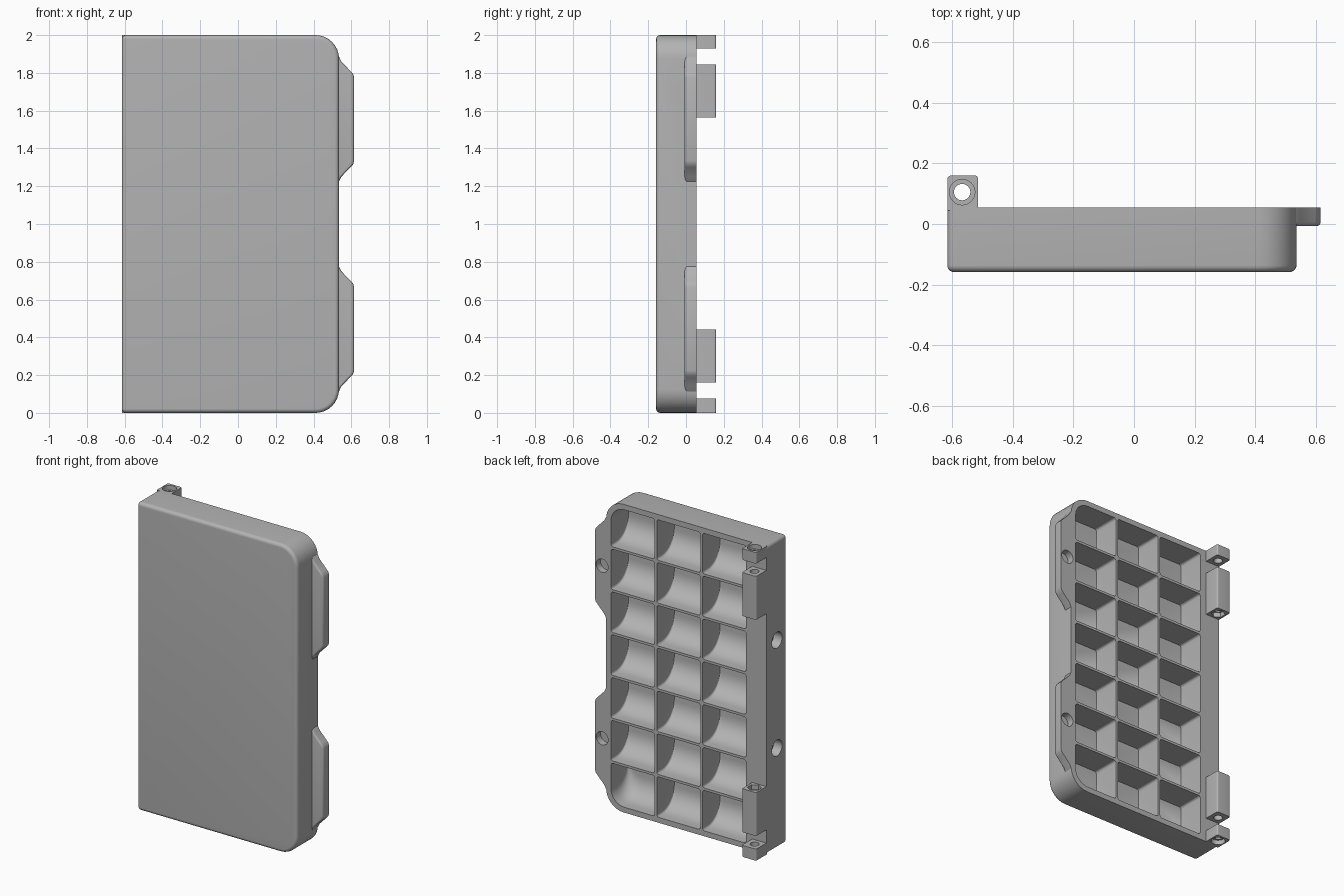
import bpy, bmesh
from math import sin, cos, pi, radians
from mathutils import Matrix

if "Cube" in bpy.data.objects:
    bpy.data.objects.remove(bpy.data.objects["Cube"])

grey = bpy.data.materials.new("plain_grey")
grey.use_nodes = True
grey.diffuse_color = (0.45, 0.45, 0.45, 1)
grey.node_tree.nodes["Principled BSDF"].inputs["Base Color"].default_value = grey.diffuse_color


def rounded(u0, u1, v0, v1, radii, seg=8):
    """Rounded rectangle; radii run from the low corner counter-clockwise."""
    pts = []
    corners = [(u0, v0, 1, 1), (u1, v0, -1, 1), (u1, v1, -1, -1), (u0, v1, 1, -1)]
    for i, ((u, v, su, sv), r) in enumerate(zip(corners, radii)):
        for k in range(seg + 1):
            a = pi + (i + k / seg) * pi / 2
            pts.append((u + su * r + r * cos(a), v + sv * r + r * sin(a)))
    return pts


def loft(bm, rings):
    """Join rings of 3D points into a closed solid."""
    loops = [[bm.verts.new(p) for p in ring] for ring in rings]
    for a, b in zip(loops, loops[1:]):
        for i in range(len(a)):
            j = (i + 1) % len(a)
            bm.faces.new((a[i], a[j], b[j], b[i]))
    bm.faces.new(loops[0][::-1])
    bm.faces.new(loops[-1])


def finish(bm, name):
    bmesh.ops.recalc_face_normals(bm, faces=bm.faces)
    mesh = bpy.data.meshes.new(name)
    bm.to_mesh(mesh)
    bm.free()
    ob = bpy.data.objects.new(name, mesh)
    mesh.materials.append(grey)
    bpy.context.collection.objects.link(ob)
    return ob


def select(ob):
    bpy.ops.object.select_all(action="DESELECT")
    ob.select_set(True)
    bpy.context.view_layer.objects.active = ob


def cut(ob, cutter):
    select(ob)
    mod = ob.modifiers.new("cut", "BOOLEAN")
    mod.operation, mod.solver, mod.object = "DIFFERENCE", "EXACT", cutter
    bpy.ops.object.modifier_apply(modifier=mod.name)


def drill(spots, axis):
    """One cutter of cylinders: (centre, radius, length, sides)."""
    bm = bmesh.new()
    turn = {"X": Matrix.Rotation(pi / 2, 4, "Y"), "Y": Matrix.Rotation(pi / 2, 4, "X"),
            "Z": Matrix.Identity(4)}[axis]
    for centre, r, length, sides in spots:
        bmesh.ops.create_cone(bm, cap_ends=True, segments=sides, radius1=r, radius2=r,
                              depth=length, matrix=Matrix.Translation(centre) @ turn)
    ob = finish(bm, "drill")
    ob.hide_render = True
    return ob


LEFT, RIGHT, FRONT, BACK = -0.615, 0.535, -0.158, 0.055

# Tray body with a rounded front edge
bm = bmesh.new()
edge, rings = 0.022, []
for k in range(7):
    a = k / 6 * pi / 2
    i = edge * (1 - sin(a))
    radii = [max(r - i, 0.003) for r in (0.022, 0.125, 0.125, 0.022)]
    outline = rounded(LEFT + i, RIGHT - i, i, 2 - i, radii)
    rings.append([(x, FRONT + edge * (1 - cos(a)), z) for x, z in outline])
rings.append([(x, BACK, z) for x, z in outline])
loft(bm, rings)
body = finish(bm, "tray_body")

# Grid of pockets, each with a scooped lower side
bm = bmesh.new()
cols, rows, wall = 3, 7, 0.016
px0, px1, pz0, pz1 = -0.47, 0.5, 0.035, 1.965
w = (px1 - px0 - wall * (cols - 1)) / cols
h = (pz1 - pz0 - wall * (rows - 1)) / rows
floor, scoop = -0.125, 0.13
for c in range(cols):
    for r in range(rows):
        x, z = px0 + c * (w + wall), pz0 + r * (h + wall)
        radii = [0.015] * 4
        if c == cols - 1 and r == 0:
            radii[1] = 0.095
        if c == cols - 1 and r == rows - 1:
            radii[2] = 0.095
        rings = []
        for k in range(9):
            a = k / 8 * pi / 2
            outline = rounded(x, x + w, z + scoop * (1 - sin(a)), z + h, radii)
            rings.append([(u, floor + scoop * (1 - cos(a)), v) for u, v in outline])
        rings.append([(u, BACK + 0.05, v) for u, v in outline])
        loft(bm, rings)
pockets = finish(bm, "pockets")
cut(body, pockets)

# Latch tabs on the free edge
tabs = []
for name, zc in (("lower_tab", 0.445), ("upper_tab", 1.555)):
    half = [(0.522, 0.34), (0.535, 0.33), (0.547, 0.305), (0.595, 0.255),
            (0.609, 0.24), (0.615, 0.22)]
    outline = [(x, zc + d) for x, d in half] + [(x, zc - d) for x, d in reversed(half)]
    rings = []
    for k in range(5):
        a = k / 4 * pi / 2
        i = 0.014 * (1 - sin(a))
        rings.append([(x - i, -0.007 + 0.014 * (1 - cos(a)), z) for x, z in outline])
    rings.append([(x, BACK, z) for x, z in outline])
    bm = bmesh.new()
    loft(bm, rings)
    tabs.append(finish(bm, name))

# Blind holes in the tabs and in the hinge side
tab_holes = drill([((0.564, BACK, z), 0.043, 0.09, 32) for z in (0.44, 1.56)], "Y")
side_holes = drill([((LEFT, -0.055, z), 0.052, 0.12, 32) for z in (0.65, 1.35)], "X")
for ob in tabs + [body]:
    cut(ob, tab_holes)
cut(body, side_holes)

# Hinge knuckles: outer ones have round recesses, inner ones hexagonal
px, py = -0.566, 0.105
knuckles = []
for name, z0, z1, seat, sides in (("lower_end_knuckle", 0, 0.075, 0, 32),
                                  ("lower_long_knuckle", 0.16, 0.442, 0.442, 6),
                                  ("upper_long_knuckle", 1.563, 1.845, 1.563, 6),
                                  ("upper_end_knuckle", 1.928, 2, 2, 32)):
    outline = rounded(LEFT, -0.514, BACK - 0.01, 0.16, (0.002, 0.002, 0.01, 0.014))
    bm = bmesh.new()
    loft(bm, [[(x, y, z) for x, y in outline] for z in (z0, z1)])
    ob = finish(bm, name)
    bore = drill([((px, py, (z0 + z1) / 2), 0.027, 0.5, 32)], "Z")
    recess = drill([((px, py, seat), 0.042, 0.06, sides)], "Z")
    for tool in (bore, recess):
        cut(ob, tool)
        bpy.data.objects.remove(tool)
    knuckles.append(ob)

for tool in (pockets, tab_holes, side_holes):
    bpy.data.objects.remove(tool)

# Smooth rounded edges, keep corners crisp
for ob in [body] + tabs + knuckles:
    select(ob)
    bpy.ops.object.shade_smooth_by_angle(angle=radians(30))
